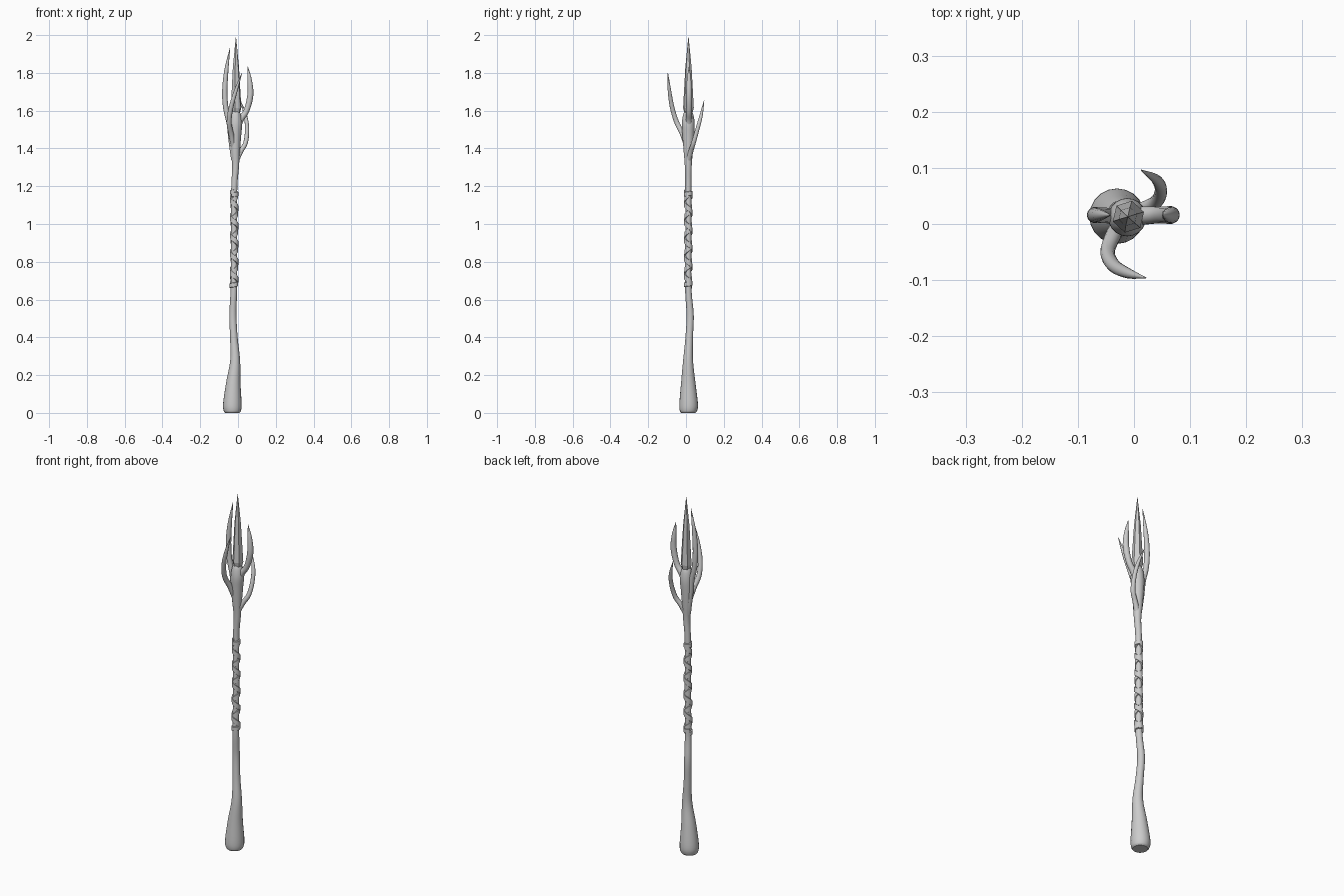
import bpy, bmesh, math
from mathutils import Vector

if "Cube" in bpy.data.objects:
    bpy.data.objects.remove(bpy.data.objects["Cube"])


def spline(pts, steps):
    """Catmull-Rom through (x, y, z, radius) points."""
    p = [Vector(q) for q in pts]
    p = [2 * p[0] - p[1]] + p + [2 * p[-1] - p[-2]]
    out = []
    for i in range(1, len(p) - 2):
        a, b, c, d = p[i - 1:i + 3]
        for s in range(steps):
            t = s / steps
            out.append(0.5 * (2 * b + (c - a) * t + (2 * a - 5 * b + 4 * c - d) * t * t
                              + (3 * b - a - 3 * c + d) * t ** 3))
    return out + [p[-2]]


def finish(name, bm, smooth=True):
    bmesh.ops.recalc_face_normals(bm, faces=bm.faces)
    me = bpy.data.meshes.new(name)
    bm.to_mesh(me)
    bm.free()
    ob = bpy.data.objects.new(name, me)
    bpy.context.collection.objects.link(ob)
    if smooth:
        bpy.ops.object.select_all(action='DESELECT')
        ob.select_set(True)
        bpy.context.view_layer.objects.active = ob
        bpy.ops.object.shade_smooth_by_angle(angle=math.radians(40))
    return ob


def skin(bm, rings):
    loops = [[bm.verts.new(v) for v in r] for r in rings]
    n = len(loops[0])
    for a, b in zip(loops, loops[1:]):
        for k in range(n):
            bm.faces.new((a[k], a[(k + 1) % n], b[(k + 1) % n], b[k]))
    bm.faces.new(loops[0][::-1])
    bm.faces.new(loops[-1])


def tube(name, pts, sides=14, steps=5, level=False):
    path = spline(pts, steps)
    rings = []
    for i, q in enumerate(path):
        t = (path[min(i + 1, len(path) - 1)] - path[max(i - 1, 0)]).to_3d().normalized()
        if level:
            t = Vector((0, 0, 1))
        u = (Vector((1, 0, 0)) - t * t.x).normalized()
        v = t.cross(u)
        r = max(q[3], 0.0008)
        rings.append([q.to_3d() + r * (u * math.cos(k * math.tau / sides)
                                       + v * math.sin(k * math.tau / sides)) for k in range(sides)])
    bm = bmesh.new()
    skin(bm, rings)
    return finish(name, bm)


# Gnarled shaft with swollen foot and bulbous head
shaft_pts = [
    (-.03, .012, 0, .038), (-.03, .013, .012, .046), (-.03, .014, .05, .049),
    (-.025, .012, .16, .038), (-.015, .011, .28, .026), (-.022, .017, .40, .020),
    (-.027, .022, .52, .019), (-.022, .012, .66, .017), (-.02, .012, .90, .016),
    (-.02, .012, 1.18, .016), (-.013, .012, 1.30, .018), (-.014, .012, 1.38, .024),
    (-.014, .012, 1.47, .031), (-.012, .012, 1.53, .034), (-.012, .012, 1.575, .028),
    (-.012, .012, 1.60, .018)]
tube("shaft", shaft_pts, sides=20, level=True)
axis = spline(shaft_pts, 12)


def shaft_at(z):
    return min(axis, key=lambda q: abs(q.z - z))


# Curling prongs around the head
tube("left_prong", [(-.022, .012, 1.34, .014), (-.036, .014, 1.44, .014), (-.046, .015, 1.53, .014),
                    (-.064, .016, 1.61, .014), (-.070, .016, 1.70, .014), (-.062, .016, 1.81, .011),
                    (-.042, .016, 1.935, .001)])
tube("right_prong", [(-.008, .014, 1.49, .018), (.012, .015, 1.55, .017), (.045, .016, 1.60, .015),
                     (.065, .016, 1.68, .016), (.062, .016, 1.76, .012), (.051, .016, 1.835, .001)])
tube("front_prong", [(-.022, .008, 1.40, .014), (-.036, -.018, 1.475, .014), (-.047, -.050, 1.54, .013),
                     (-.036, -.074, 1.62, .012), (-.010, -.088, 1.71, .009), (.021, -.096, 1.80, .001)])
tube("back_prong", [(-.008, .014, 1.34, .015), (.015, .026, 1.385, .013), (.040, .040, 1.43, .012),
                    (.048, .060, 1.50, .011), (.040, .079, 1.57, .009), (.013, .096, 1.655, .001)])

# Faceted crystal spike
bm = bmesh.new()
rings = []
for z, r, dx in ((1.57, .018, 0), (1.615, .029, .001), (1.83, .017, 0), (1.99, .0008, 0)):
    rings.append([(-.011 + dx + r * math.cos(k * math.tau / 6 + .3),
                   .013 + r * math.sin(k * math.tau / 6 + .3), z) for k in range(6)])
skin(bm, rings)
finish("crystal", bm, smooth=False)


# Flat strips wound round the grip
def strip(name, z0, z1, turns, phase, width, lift):
    n = int(abs(turns) * 20)
    rings = []
    for i in range(n + 1):
        t = i / n
        z = z0 + (z1 - z0) * t
        a = phase + turns * math.tau * t
        d = Vector((math.cos(a), math.sin(a), 0))
        ring = []
        for r, h in ((-.003, -.5), (lift, -.4), (lift, .4), (-.003, .5)):
            q = shaft_at(z)
            ring.append(Vector((q.x, q.y, z + h * width)) + d * (q[3] + r))
        rings.append(ring)
    bm = bmesh.new()
    skin(bm, rings)
    finish(name, bm)


strip("wrap_right_hand", .685, 1.16, 5, 0.4, .036, .004)
strip("wrap_left_hand", .685, 1.16, -5, 1.2, .036, .006)
strip("wrap_lower_band", .67, .69, 1.1, 2.0, .026, .006)
strip("wrap_upper_band", 1.155, 1.17, 1.1, 4.0, .026, .006)
